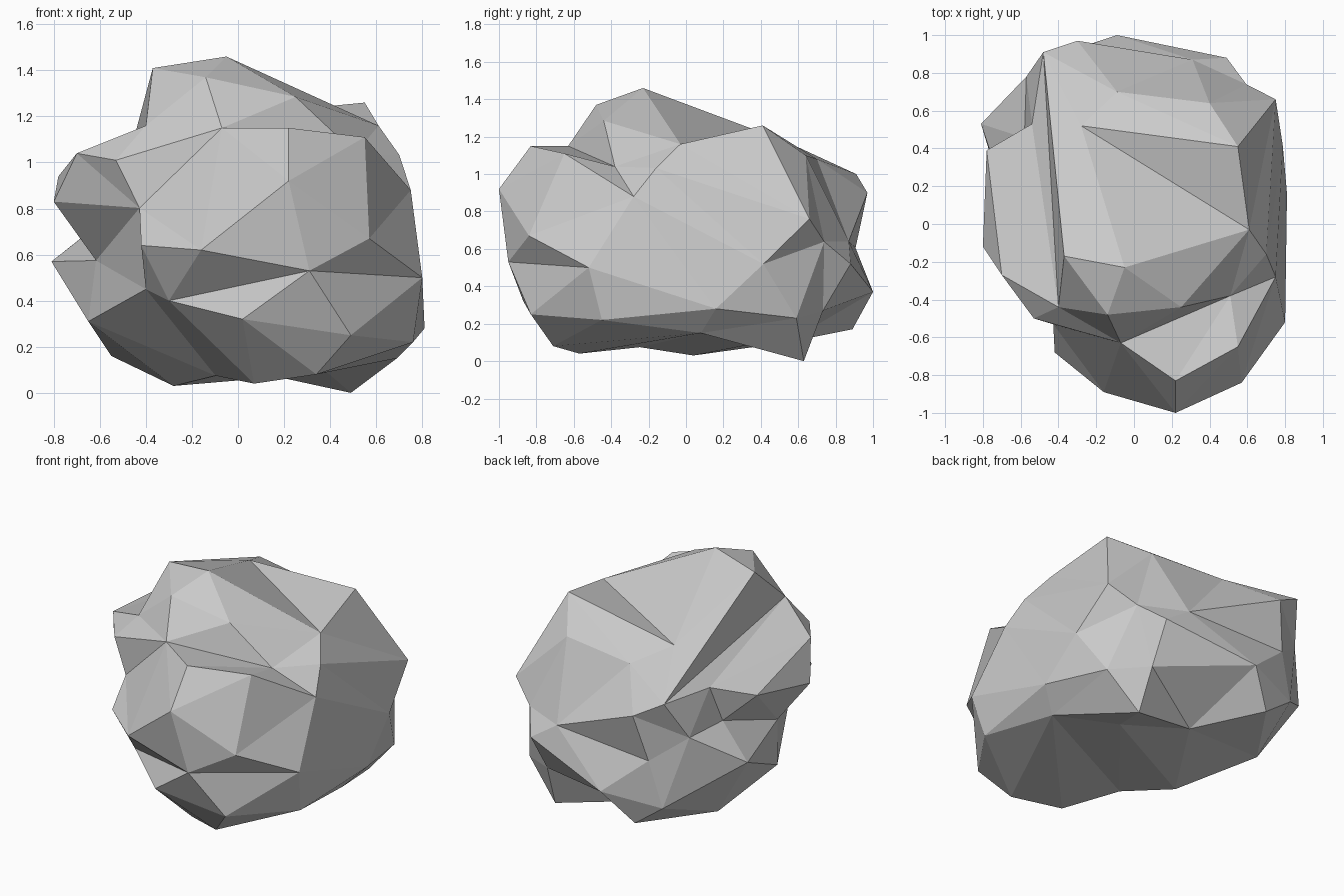
import bpy
import bmesh
import random
from mathutils import Vector

default_cube = bpy.data.objects.get("Cube")
if default_cube:
    bpy.data.objects.remove(default_cube, do_unlink=True)

# Chiselled corners of the boulder, in hundredths of a unit
CORNERS = {
    # crown
    "peak": (-5, -23, 146), "peak_side": (-37, -17, 141), "brow": (-14, -48, 137),
    "gully_top": (-40, -44, 116), "crown_left": (61, -3, 116), "horn": (55, 41, 126),
    "crown_dip": (-28, 52, 118), "crown_back": (40, 64, 110), "saddle": (-9, 70, 108),
    # front bulge
    "bulge_top": (-7, -63, 115), "bulge_crest": (22, -83, 115), "nose": (22, -100, 92),
    "bulge_chin": (-16, -89, 62), "bulge_cheek": (57, -84, 67),
    "bulge_corner": (55, -65, 111), "lip": (31, -95, 53), "bulge_foot": (-42, -68, 64),
    # left flank
    "notch": (51, -38, 104), "notch_end": (75, -28, 88), "flank_back": (75, 66, 76),
    "flank_front": (80, -52, 50), "flank_low": (81, 16, 28),
    # right flank
    "rear_corner": (-48, 91, 100), "rear_nick": (-57, 78, 76),
    "gully_floor": (-54, 53, 98), "spur": (-81, 53, 57),
    "rim_back": (-78, 39, 94), "rim_mid": (-80, -12, 83), "rim_front": (-70, -27, 104),
    "rim_end": (-53, -50, 101), "hip": (-65, 0, 31), "heel": (-55, 46, 16),
    # back
    "tail": (-9, 100, 37), "tail_side": (-45, 88, 31), "rear_ridge": (-30, 97, 90),
    "rear_hollow": (31, 87, 64), "rear_knob": (49, 88, 52),
    # underside
    "ledge_left": (49, -83, 25), "ledge_mid": (2, -87, 32), "ledge_right": (-30, -62, 40),
    "cleft": (-40, -47, 45), "keel_side": (76, -45, 22), "keel_back": (70, 59, 23),
    "foot": (49, 63, 0), "tail_low": (-26, 89, 17), "keel_front": (34, -71, 8),
    "base_front": (7, -57, 4), "base_right": (-28, 4, 3), "keel_left": (69, 8, 15),
    "base_arch": (3, 54, 10),
}

# Chips halfway between two corners, drawn in or out from the core by a factor
CHIPS = {
    "crown_chip": ("peak", "bulge_corner", 1),
    "shoulder": ("crown_left", "notch_end", 1.03),
    "bulge_edge": ("bulge_foot", "rim_end", 0.9),
    "hollow": ("rim_mid", "hip", 0.85),
    "undercut": ("gully_floor", "spur", 0.86),
    "rear_dent": ("rear_ridge", "tail_side", 0.98),
    "rear_low": ("rear_knob", "foot", 0.97),
    "flank_nick": ("flank_back", "rear_knob", 0.96),
    "flank_dent": ("flank_back", "flank_low", 1.01),
    "base_dent": ("base_right", "base_front", 0.93),
    "base_swell": ("keel_left", "base_arch", 1.08),
}

# Ridges and valleys that must run unbroken from corner to corner
CREASES = [
    ("gully_top", "peak_side", "rear_corner", "gully_top", "gully_floor", "rim_front"),
    ("gully_floor", "rim_back", "rim_mid", "rim_front", "rim_end", "gully_top"),
    ("peak_side", "crown_dip", "rear_corner"),
    ("horn", "crown_dip", "crown_left", "horn"),
    ("crown_dip", "saddle", "crown_back", "rear_hollow"),
    ("peak", "crown_chip", "notch", "bulge_top", "brow", "gully_top"),
    ("crown_left", "crown_chip", "bulge_top"),
    ("crown_chip", "brow"),
    ("shoulder", "notch", "notch_end", "bulge_corner"),
    ("rim_end", "bulge_top", "bulge_edge", "rim_mid"),
    ("rim_end", "bulge_edge", "bulge_foot", "ledge_right", "lip", "bulge_chin"),
    ("bulge_top", "bulge_crest", "bulge_corner"),
    ("bulge_crest", "nose"),
    ("bulge_chin", "bulge_foot", "cleft", "hollow", "bulge_edge"),
    ("ledge_right", "cleft", "base_dent", "hip", "cleft"),
    ("ledge_right", "ledge_mid", "lip", "flank_front", "flank_low"),
    ("ledge_right", "base_front", "ledge_mid"),
    ("flank_front", "bulge_cheek", "lip", "ledge_left"),
    ("rim_back", "undercut", "hollow", "rim_mid"),
    ("gully_floor", "undercut", "spur", "hollow", "hip", "spur"),
    ("spur", "rear_nick", "undercut"),
    ("gully_floor", "rear_nick", "rear_corner"),
    ("rear_nick", "rear_dent", "tail_side", "rear_nick", "rear_ridge"),
    ("spur", "tail_side", "heel"),
    ("rear_ridge", "rear_hollow", "rear_dent", "tail", "tail_side"),
    ("flank_low", "flank_dent", "flank_back", "flank_nick", "flank_dent"),
    ("foot", "keel_left", "flank_low"),
    ("foot", "rear_low", "tail"),
]
CORE = Vector((0, 0, 0.6))


def make_material(name, level):
    material = bpy.data.materials.new(name)
    material.use_nodes = True
    colour = (level, level, level, 1)
    material.diffuse_color = colour
    shader = next(n for n in material.node_tree.nodes if n.type == "BSDF_PRINCIPLED")
    shader.inputs["Base Color"].default_value = colour
    shader.inputs["Roughness"].default_value = 0.9
    return material


def place_corners(corners, chips, core):
    places = {key: Vector(corner) / 100 for key, corner in corners.items()}
    for key, (first, second, factor) in chips.items():
        middle = (places[first] + places[second]) / 2
        places[key] = core + (middle - core) * factor
    return places


def crosses(p, q, a, b):
    """Whether two arcs on the unit ball cross each other."""
    p, q, a, b = p.co, q.co, a.co, b.co
    across, along = a.cross(b), p.cross(q)
    return (across.dot(p) * across.dot(q) < 0 and along.dot(a) * along.dot(b) < 0
            and (a + b).dot(p + q) > 0)


def cut_crease(bm, a, b):
    """Turn the edges in the way until one edge joins the two corners."""
    for _ in range(60):
        blocking = [e for e in bm.edges
                    if a not in e.verts and b not in e.verts and crosses(*e.verts, a, b)]
        random.shuffle(blocking)
        for edge in blocking:
            tips = [v for f in edge.link_faces for v in f.verts if v not in edge.verts]
            if crosses(*tips, *edge.verts) and bmesh.utils.edge_rotate(edge, False):
                break
        else:
            return


def build_boulder(name, places, creases, core, material):
    """Wrap a facet skin round the core, then push each corner out to its place."""
    bm = bmesh.new()
    verts = {key: bm.verts.new((place - core).normalized())
             for key, place in places.items()}

    # Skin the directions on a ball so that hollows survive between the ridges
    bmesh.ops.convex_hull(bm, input=bm.verts[:], use_existing_faces=False)
    bmesh.ops.recalc_face_normals(bm, faces=bm.faces[:])
    for chain in creases:
        for start, end in zip(chain, chain[1:]):
            cut_crease(bm, verts[start], verts[end])
    for key, place in places.items():
        verts[key].co = place
    bmesh.ops.recalc_face_normals(bm, faces=bm.faces[:])

    # Flat facets
    for face in bm.faces:
        face.smooth = False
    mesh = bpy.data.meshes.new(name)
    bm.to_mesh(mesh)
    bm.free()
    mesh.materials.append(material)
    boulder = bpy.data.objects.new(name, mesh)
    bpy.context.collection.objects.link(boulder)


random.seed(1)
stone_grey = make_material("stone_grey", 0.6)
build_boulder("boulder", place_corners(CORNERS, CHIPS, CORE), CREASES, CORE, stone_grey)
